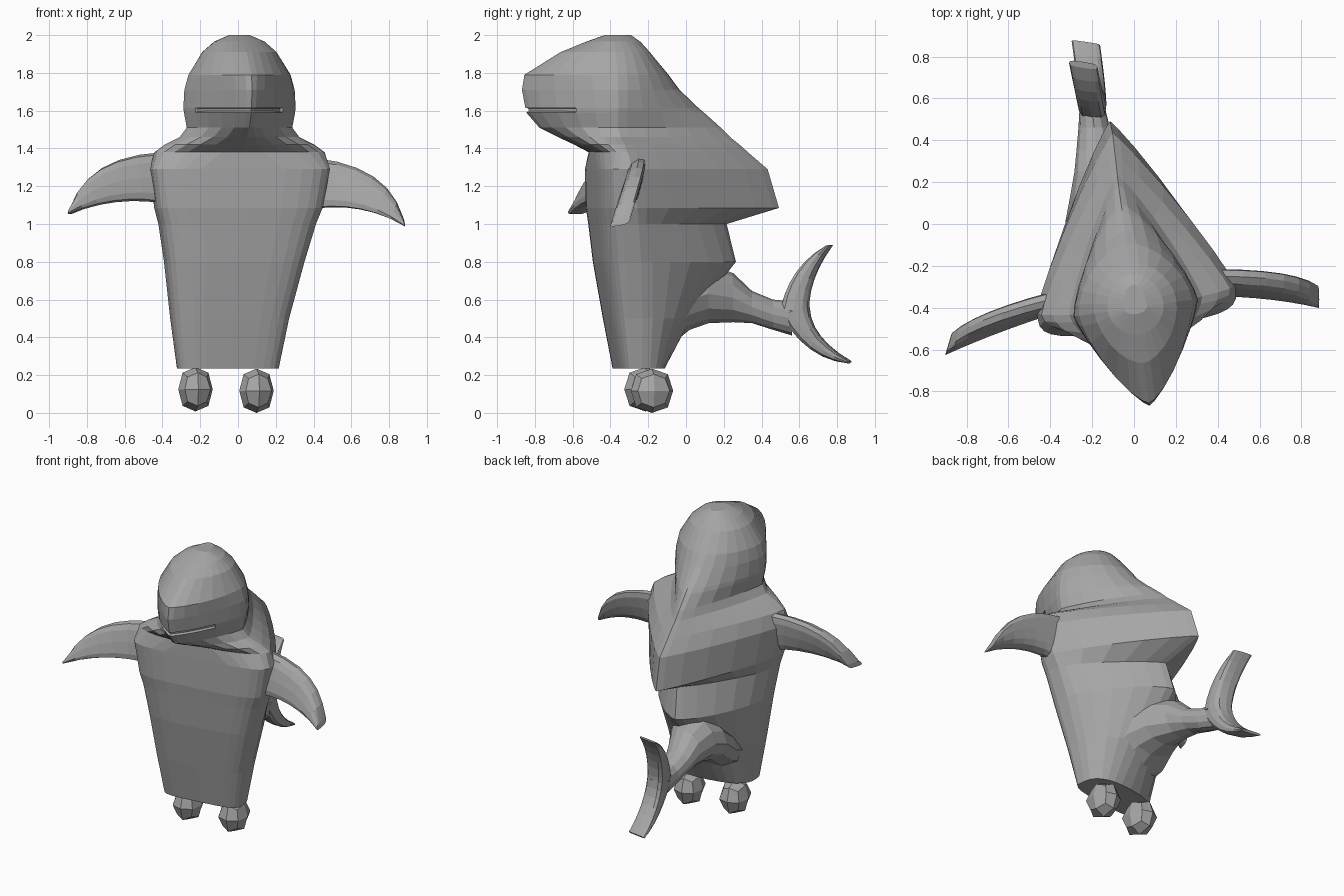
import bpy, bmesh, math
from mathutils import Vector

if "Cube" in bpy.data.objects:
    bpy.data.objects.remove(bpy.data.objects["Cube"])

grey = bpy.data.materials.new("soft_grey")
grey.diffuse_color = (0.38, 0.38, 0.38, 1)
grey.use_nodes = True
grey.node_tree.nodes["Principled BSDF"].inputs["Base Color"].default_value = grey.diffuse_color
YAW = math.radians(8)


def spow(v, e):
    return math.copysign(abs(v) ** e, v) if abs(v) > 1e-6 else 0.0


def ramp(z, z0, z1, a, b):
    t = min(1, max(0, (z - z0) / (z1 - z0)))
    return a + (b - a) * t


def bezier(pts, t):
    a, b, c = (Vector(p) for p in pts)
    return a * (1 - t) ** 2 + b * (2 * t * (1 - t)) + c * t * t


def finish(name, bm):
    bmesh.ops.recalc_face_normals(bm, faces=bm.faces)
    me = bpy.data.meshes.new(name)
    bm.to_mesh(me)
    bm.free()
    me.materials.append(grey)
    ob = bpy.data.objects.new(name, me)
    bpy.context.collection.objects.link(ob)
    return ob


def loft(rings):
    """Skin a list of equal-length rings and cap both ends."""
    bm = bmesh.new()
    vs = [[bm.verts.new(p) for p in r] for r in rings]
    n = len(rings[0])
    rows = []
    for a, b in zip(vs, vs[1:]):
        rows.append([bm.faces.new((a[i], a[(i + 1) % n], b[(i + 1) % n], b[i])) for i in range(n)])
    bm.faces.new(vs[0])
    bm.faces.new(vs[-1])
    return bm, rows


def blade(name, lead, trail, thick, steps=6):
    """Curved fin: rounded-box sections spanning two curved edges."""
    rings = []
    for k in range(steps + 1):
        l, t = bezier(lead, k / steps), bezier(trail, k / steps)
        c, h = (l + t) / 2, (l - t) / 2
        angles = [math.tau * i / 12 for i in range(12)]
        rings.append([c + h * spow(math.cos(a), 0.7) + Vector(thick) * spow(math.sin(a), 0.6)
                      for a in angles])
    return finish(name, loft(rings)[0])


# Body, head and back fin in one skin: height, half width, front y, back y
SEG = 28
BODY = [(0.235, 0.27, -0.37, -0.12), (0.50, 0.315, -0.42, 0.03),
        (0.80, 0.372, -0.47, 0.27), (1.00, 0.418, -0.49, 0.22),
        (1.085, 0.447, -0.50, 0.50), (1.29, 0.48, -0.50, 0.44),
        (1.38, 0.455, -0.50, 0.335), (1.42, 0.40, -0.59, 0.29),
        (1.46, 0.32, -0.68, 0.24), (1.51, 0.282, -0.78, 0.19),
        (1.59, 0.297, -0.85, 0.10), (1.615, 0.30, -0.855, 0.07),
        (1.71, 0.295, -0.873, -0.03), (1.79, 0.273, -0.86, -0.09),
        (1.91, 0.198, -0.667, -0.19), (1.965, 0.135, -0.53, -0.24),
        (2.0, 0.055, -0.43, -0.29)]
rings = []
for z, hw, front, back in BODY:
    cx = ramp(z, 0.4, 1.2, -0.055, 0.008)
    mid = -0.27 - 0.13 * min(1, (z / 1.5) ** 3)
    # boxy chest, pointed snout, ridged back
    ef = ramp(z, 1.3, 1.5, 0.5, 1.6) if z < 1.7 else ramp(z, 1.72, 2.0, 1.6, 1.0)
    eb = ramp(z, 0.24, 1.08, 0.8, 1.8) if z < 1.4 else ramp(z, 1.42, 1.9, 1.8, 1.0)
    ring = []
    for i in range(SEG):
        a = math.tau * i / SEG
        s = math.sin(a)
        x = hw * spow(math.cos(a), ef if s < 0 else eb)
        y = (mid - front) * spow(s, ef) if s < 0 else (back - mid) * spow(s, eb)
        ring.append((cx + x * math.cos(YAW) - y * math.sin(YAW),
                     mid + x * math.sin(YAW) + y * math.cos(YAW), z))
    rings.append(ring)
bm, rows = loft(rings)
bmesh.ops.recalc_face_normals(bm, faces=bm.faces)
# Mouth slit: recessed band across the front of the snout
mouth_row = [r[0] for r in BODY].index(1.59)
slit = [f for f in rows[mouth_row] if f.calc_center_median().y < -0.56]
bmesh.ops.inset_region(bm, faces=slit, thickness=0.006, depth=-0.015)
finish("body_and_head", bm)

# Tail stem: y, centre z, half width, half height
TAIL = [(-0.22, 0.46, 0.24, 0.18), (-0.08, 0.52, 0.24, 0.16),
        (0.02, 0.60, 0.21, 0.16), (0.12, 0.63, 0.17, 0.155),
        (0.25, 0.61, 0.12, 0.13), (0.35, 0.56, 0.095, 0.085),
        (0.46, 0.52, 0.075, 0.08), (0.56, 0.50, 0.06, 0.09)]
tail = []
for y, cz, hx, hz in TAIL:
    cx = ramp(y, -0.2, 0.3, -0.07, -0.175) - ramp(y, 0.3, 0.56, 0, 0.025)
    tail.append([(cx + hx * math.cos(math.tau * i / 12), y, cz + hz * math.sin(math.tau * i / 12))
                 for i in range(12)])
finish("tail_stem", loft(tail)[0])

# Crescent tail fin in two lobes
blade("upper_tail_lobe",
      [(-0.24, 0.745, 0.885), (-0.21, 0.55, 0.78), (-0.20, 0.50, 0.55)],
      [(-0.245, 0.775, 0.89), (-0.21, 0.64, 0.70), (-0.20, 0.655, 0.53)], (0.068, -0.01, 0))
blade("lower_tail_lobe",
      [(-0.20, 0.50, 0.52), (-0.20, 0.64, 0.28), (-0.23, 0.86, 0.262)],
      [(-0.20, 0.655, 0.56), (-0.20, 0.66, 0.40), (-0.23, 0.87, 0.275)], (0.068, -0.01, 0))

# Flippers
blade("left_flipper",
      [(-0.40, -0.36, 1.38), (-0.80, -0.46, 1.36), (-0.88, -0.56, 1.085)],
      [(-0.40, -0.40, 1.11), (-0.65, -0.49, 1.15), (-0.89, -0.585, 1.052)], (0.015, 0.05, 0))
blade("right_flipper",
      [(0.40, -0.25, 1.35), (0.80, -0.25, 1.31), (0.875, -0.335, 1.03)],
      [(0.40, -0.31, 1.08), (0.65, -0.32, 1.12), (0.885, -0.36, 0.99)], (0, 0.05, 0.008))

# Feet: once-rounded cubes
for name, loc in (("left_foot", (-0.225, -0.215, 0.125)), ("right_foot", (0.098, -0.18, 0.117))):
    bm = bmesh.new()
    bmesh.ops.create_cube(bm, size=2)
    ob = finish(name, bm)
    ob.location = loc
    ob.scale = (0.092, 0.113, 0.117)
    ob.rotation_euler.z = YAW
    sub = ob.modifiers.new("rounding", 'SUBSURF')
    sub.levels = sub.render_levels = 1
    sub.use_limit_surface = False
